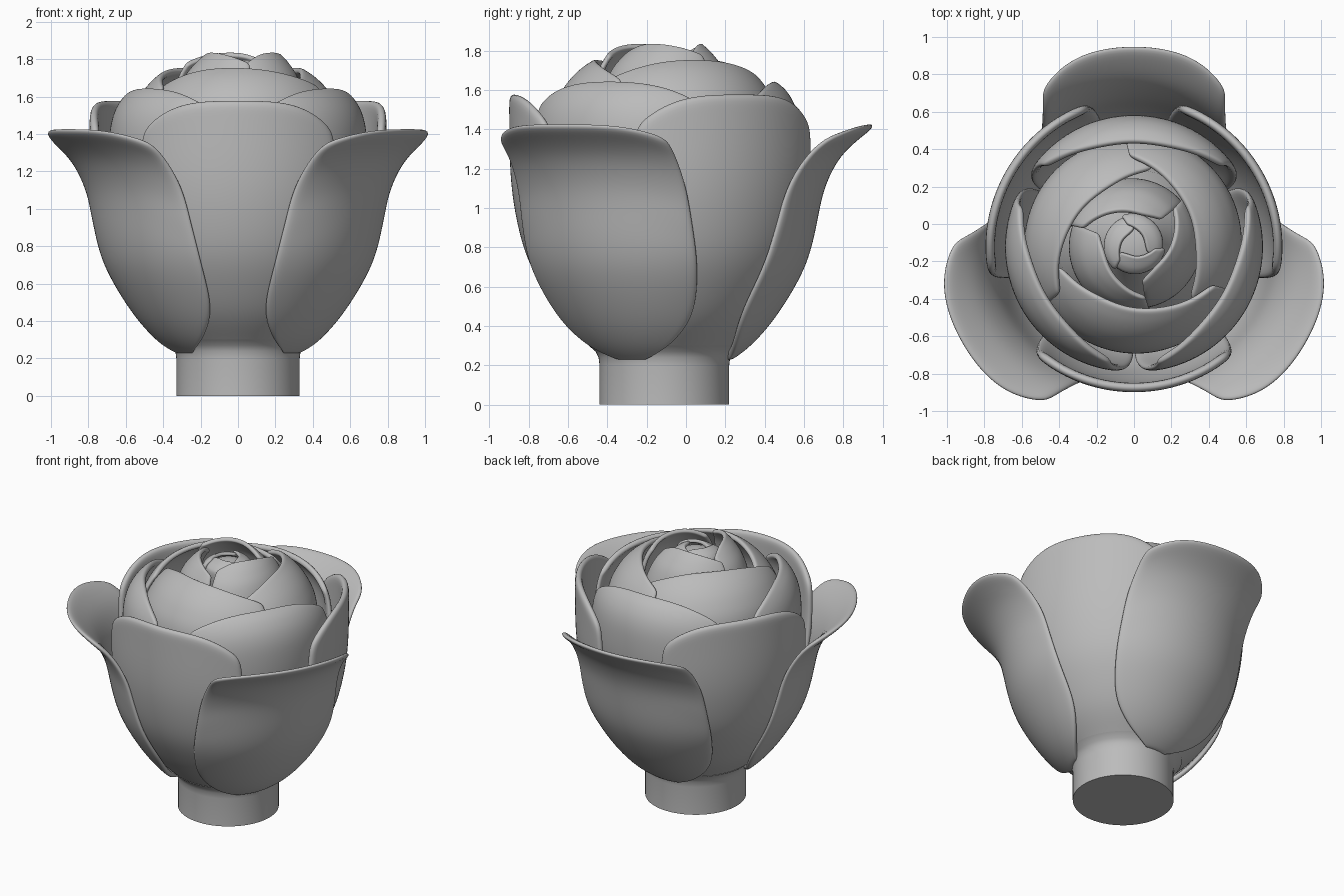
import bpy, bmesh, math
from mathutils import Vector

cube = bpy.data.objects.get("Cube")
if cube:
    bpy.data.objects.remove(cube, do_unlink=True)

AXIS_Y = -0.11

grey = bpy.data.materials.new("soft grey")
grey.use_nodes = True
COLOUR = (0.5, 0.5, 0.5, 1)
grey.diffuse_color = COLOUR
grey.node_tree.nodes["Principled BSDF"].inputs["Base Color"].default_value = COLOUR


def sample(points, t):
    """Smooth curve through (height, radius, half angle) points."""
    n = len(points) - 1
    s = min(max(t, 0), 1) * n
    i = min(int(s), n - 1)
    f = s - i
    p = [Vector(points[min(max(k, 0), n)]) for k in range(i - 1, i + 3)]
    return 0.5 * (2 * p[1] + (p[2] - p[0]) * f
                  + (2 * p[0] - 5 * p[1] + 4 * p[2] - p[3]) * f * f
                  + (3 * p[1] - p[0] - 3 * p[2] + p[3]) * f ** 3)


def finish(name, bm):
    mesh = bpy.data.meshes.new(name)
    bm.to_mesh(mesh)
    bm.free()
    mesh.materials.append(grey)
    obj = bpy.data.objects.new(name, mesh)
    bpy.context.collection.objects.link(obj)
    obj.location.y = AXIS_Y
    return obj


def shade(obj, angle):
    bpy.ops.object.select_all(action='DESELECT')
    obj.select_set(True)
    bpy.context.view_layer.objects.active = obj
    bpy.ops.object.shade_smooth_by_angle(angle=math.radians(angle))


def petal(name, facing, profile, drop, power, flare, spiral, thick, cols=14, rows=14):
    bm = bmesh.new()
    grid = []
    for j in range(rows + 1):
        row = []
        for i in range(cols + 1):
            u = 2 * i / cols - 1
            t = j / rows * (1 - drop * abs(u) ** power)
            z, r, half = sample(profile, t)
            r += (flare * u * u + spiral * u) * t
            a = math.radians(facing + u * half)
            row.append(bm.verts.new((r * math.cos(a), r * math.sin(a), z)))
        grid.append(row)
    for j in range(rows):
        for i in range(cols):
            bm.faces.new((grid[j][i], grid[j][i + 1], grid[j + 1][i + 1], grid[j + 1][i]))
    for f in bm.faces:
        f.smooth = True
    obj = finish(name, bm)
    solid = obj.modifiers.new("thickness", 'SOLIDIFY')
    solid.thickness = thick
    solid.offset = -1
    sub = obj.modifiers.new("rounding", 'SUBSURF')
    sub.levels = sub.render_levels = 2
    return obj


def lathe(name, outline, steps=64):
    bm = bmesh.new()
    verts = [bm.verts.new((r, 0, z)) for r, z in outline]
    edges = [bm.edges.new(pair) for pair in zip(verts, verts[1:])]
    bmesh.ops.spin(bm, geom=verts + edges, cent=(0, 0, 0), axis=(0, 0, 1),
                   angle=math.tau, steps=steps)
    bmesh.ops.remove_doubles(bm, verts=bm.verts, dist=0.0005)
    bmesh.ops.recalc_face_normals(bm, faces=bm.faces)
    obj = finish(name, bm)
    shade(obj, 40)


# Stem and the closed heart under the petals
lathe("stem", [(0, 0), (0.33, 0), (0.33, 0.2), (0.335, 0.24), (0.35, 0.27), (0.385, 0.3), (0, 0.32)])
lathe("heart", [(0, 0.28), (0.3, 0.3), (0.42, 0.6), (0.46, 1.0), (0.4, 1.3),
                (0.24, 1.5), (0.14, 1.65), (0.1, 1.75), (0, 1.78)])

# Petal rings, outside to inside: first facing, profile, drop, power, flare, spiral, thickness
RINGS = [
    ("outer_petal", 90, [(0.22, 0.33, 12), (0.29, 0.43, 33), (0.44, 0.565, 45), (0.69, 0.715, 44),
                         (0.91, 0.775, 41), (1.1, 0.815, 38), (1.28, 0.91, 33), (1.41, 1.07, 28)],
     0.09, 3, 0.0, 0, 0.035),
    ("second_petal", 30, [(0.25, 0.33, 45), (0.31, 0.39, 45), (0.43, 0.51, 45), (0.6, 0.625, 45),
                          (0.8, 0.72, 45), (1.1, 0.78, 43), (1.4, 0.79, 41), (1.58, 0.79, 37)],
     0.13, 3, 0.01, 0, 0.05),
    ("third_petal", 90, [(0.4, 0.36, 60), (0.8, 0.6, 60), (1.1, 0.68, 57), (1.35, 0.695, 52),
                         (1.5, 0.675, 49), (1.6, 0.62, 47), (1.65, 0.555, 45)],
     0.3, 2.2, -0.02, 0, 0.04),
    ("fourth_petal", 25, [(0.8, 0.45, 70), (1.2, 0.57, 70), (1.45, 0.58, 70), (1.6, 0.52, 69),
                          (1.7, 0.435, 67), (1.76, 0.345, 64)],
     0.29, 2.0, -0.03, 0.045, 0.035),
    ("fifth_petal", 102, [(1.2, 0.33, 62), (1.5, 0.36, 62), (1.68, 0.32, 61), (1.78, 0.255, 60),
                          (1.84, 0.19, 58)],
     0.24, 2.0, 0.0, 0.06, 0.03),
    ("core_petal", 40, [(1.5, 0.14, 72), (1.7, 0.16, 72), (1.76, 0.14, 72), (1.8, 0.07, 66)],
     0.12, 3, 0.01, 0.02, 0.025),
]
for label, start, *shape in RINGS:
    for k in range(3):
        petal(f"{label}_{k + 1}", start + 120 * k, *shape)
